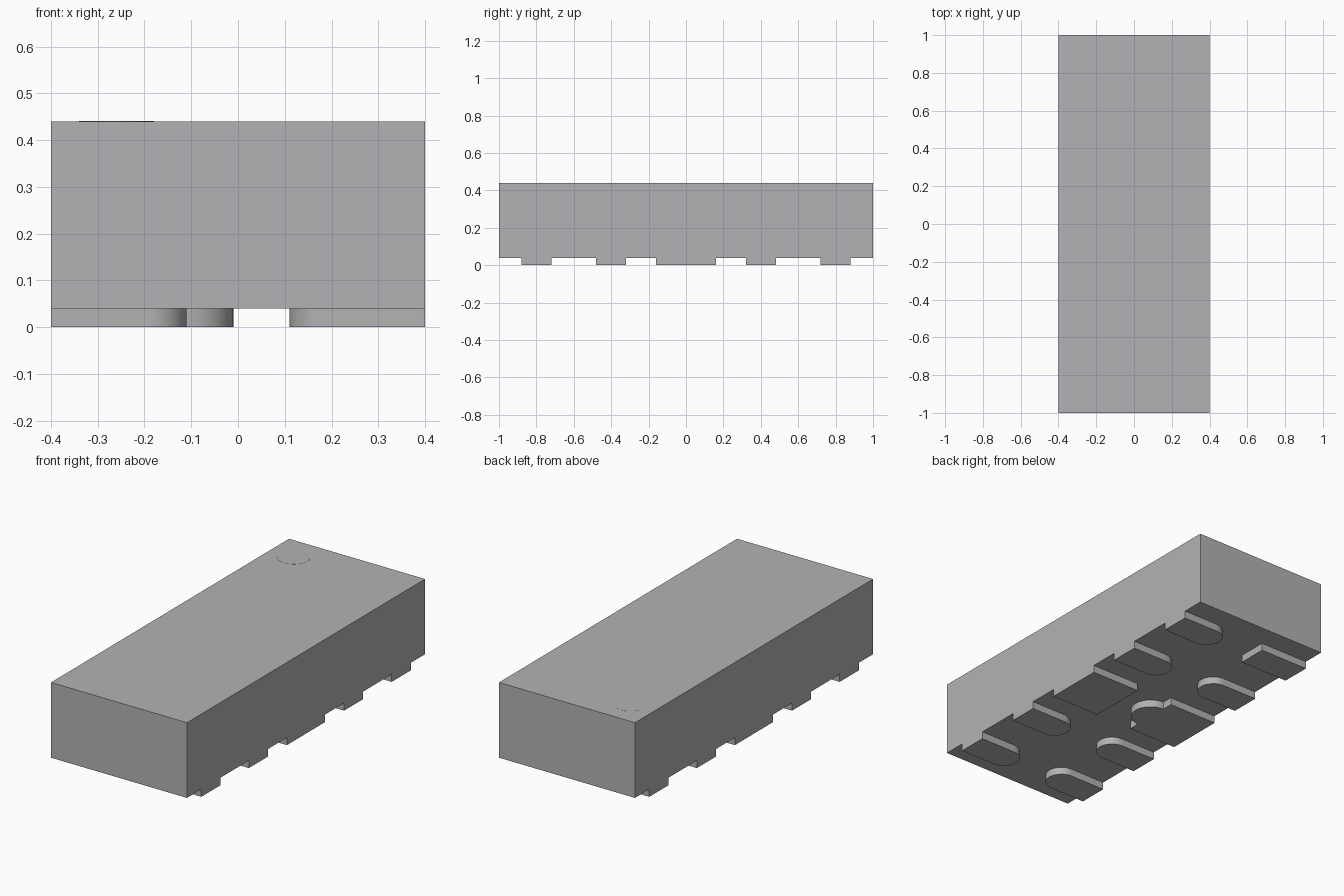
import bpy
import bmesh
from math import sin, cos, pi, radians

cube = bpy.data.objects.get("Cube")
if cube:
    bpy.data.objects.remove(cube, do_unlink=True)

grey = bpy.data.materials.new("plain grey")
grey.use_nodes = True
colour = (0.45, 0.45, 0.46, 1)
grey.diffuse_color = colour
grey.node_tree.nodes["Principled BSDF"].inputs["Base Color"].default_value = colour

SIDE, INNER = 0.4, 0.11      # outer and inner ends of the pads
PAD_H, TOP = 0.04, 0.44


def extrude_profile(name, points, z0, z1):
    """Closed outline in the ground plane, extruded upwards."""
    bm = bmesh.new()
    face = bm.faces.new([bm.verts.new((x, y, z0)) for x, y in points])
    result = bmesh.ops.extrude_face_region(bm, geom=[face])
    verts = [g for g in result["geom"] if isinstance(g, bmesh.types.BMVert)]
    bmesh.ops.translate(bm, verts=verts, vec=(0, 0, z1 - z0))
    bmesh.ops.recalc_face_normals(bm, faces=bm.faces)
    mesh = bpy.data.meshes.new(name)
    bm.to_mesh(mesh)
    bm.free()
    mesh.materials.append(grey)
    obj = bpy.data.objects.new(name, mesh)
    bpy.context.collection.objects.link(obj)
    bpy.ops.object.select_all(action="DESELECT")
    bpy.context.view_layer.objects.active = obj
    obj.select_set(True)
    bpy.ops.object.shade_smooth_by_angle(angle=radians(30))
    return obj


def arc(cx, cy, r, start, end, steps=24):
    angles = [start + (end - start) * i / steps for i in range(steps + 1)]
    return [(cx + r * cos(a), cy + r * sin(a)) for a in angles]


def rectangle(x0, x1, half_y):
    return [(x0, -half_y), (x1, -half_y), (x1, half_y), (x0, half_y)]


def pad(name, outline, side, y):
    """Place a pad outline, drawn for the +x side, on either side."""
    extrude_profile(name, [(side * px, y + py) for px, py in outline], 0, PAD_H)


# Main block
extrude_profile("body", rectangle(-SIDE, SIDE, 1.0), PAD_H, TOP)

# Outlines of the contact pads
half = 0.08
square_pad = rectangle(INNER, SIDE, half)
round_pad = [(SIDE, -half), (SIDE, half)] + arc(INNER + half, 0, half, pi / 2, 3 * pi / 2)
wide_pad = rectangle(INNER, SIDE, 2 * half)
lobed_pad = [(SIDE, -2 * half), (SIDE, 2 * half), (INNER, 2 * half)]
lobed_pad += arc(INNER, 0, 0.1, pi / 2, 3 * pi / 2) + [(INNER, -2 * half)]

# Narrow pads along both sides, the first one square
for side, label in ((-1, "right"), (1, "left")):
    for i, y in enumerate((0.8, 0.4, -0.4, -0.8)):
        first = side < 0 and i == 0
        pad(f"{label}_pad_{i + 1}", square_pad if first else round_pad, side, y)

# Wide middle pads, one with a round lobe
pad("left_wide_pad", wide_pad, 1, 0)
pad("right_lobed_pad", lobed_pad, -1, 0)

# Thin round marker on the top
extrude_profile("corner_marker", arc(-0.26, 0.84, 0.08, 0, 2 * pi * 47 / 48, 47), TOP - 0.002, TOP + 0.0005)
